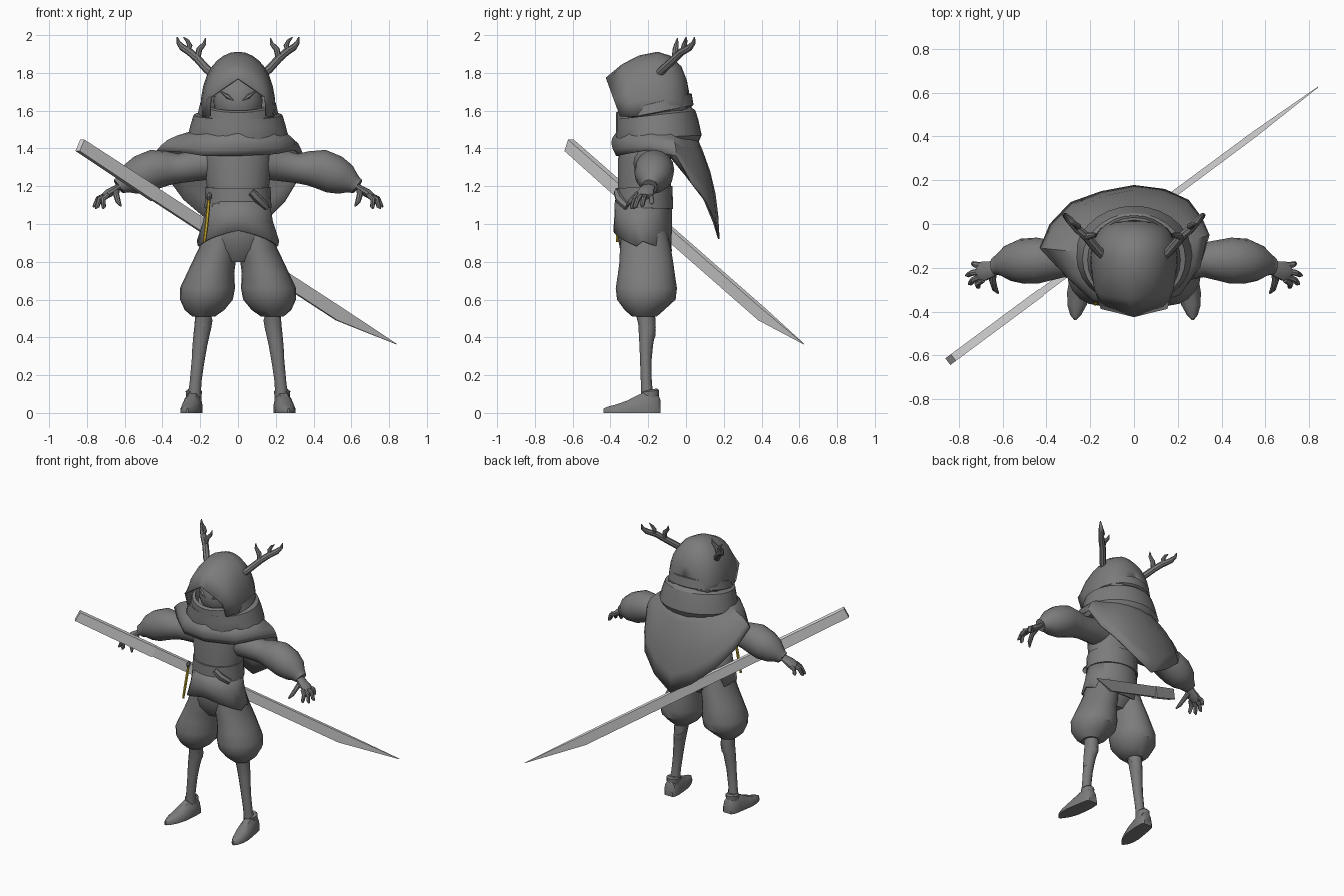
import bpy, bmesh, math
from mathutils import Vector


def material(name, rgb):
    m = bpy.data.materials.new(name)
    m.diffuse_color = (*rgb, 1)
    return m


CLOTH = material("dark grey", (0.2, 0.2, 0.2))
STEEL = material("pale grey", (0.7, 0.7, 0.7))
GOLD = material("gold", (0.6, 0.42, 0.03))


def finish(name, bm, mat=CLOTH, angle=40):
    bmesh.ops.recalc_face_normals(bm, faces=bm.faces)
    me = bpy.data.meshes.new(name)
    bm.to_mesh(me)
    bm.free()
    ob = bpy.data.objects.new(name, me)
    bpy.context.collection.objects.link(ob)
    me.materials.append(mat)
    bpy.ops.object.select_all(action='DESELECT')
    ob.select_set(True)
    bpy.context.view_layer.objects.active = ob
    bpy.ops.object.shade_smooth_by_angle(angle=math.radians(angle))
    return ob


def loft(name, rings, mat=CLOTH, closed=True, caps=True, angle=40):
    """Skin a list of equal-length point rings."""
    bm = bmesh.new()
    vs = [[bm.verts.new(p) for p in r] for r in rings]
    n = len(vs[0])
    for a, b in zip(vs, vs[1:]):
        for i in range(n if closed else n - 1):
            j = (i + 1) % n
            bm.faces.new((a[i], a[j], b[j], b[i]))
    if caps and closed:
        bm.faces.new(vs[0])
        bm.faces.new(vs[-1])
    return finish(name, bm, mat, angle)


def ellipse(cx, cy, rx, ry, zf, zb=None, n=20):
    """Level ring; zf and zb are its heights at the front and the back."""
    zb = zf if zb is None else zb
    out = []
    for i in range(n):
        a = 2 * math.pi * i / n
        s = math.sin(a)
        out.append((cx + rx * math.cos(a), cy + ry * s,
                    zf + (zb - zf) * (s + 1) / 2))
    return out


def tube(name, path, radii, mat=CLOTH, n=8, flat=1.0):
    """Tapered tube along a path of points."""
    pts = [Vector(p) for p in path]
    rings = []
    for i, p in enumerate(pts):
        d = (pts[min(i + 1, len(pts) - 1)] - pts[max(i - 1, 0)]).normalized()
        u = d.cross(Vector((0, 1, 0))).normalized()
        v = d.cross(u)
        rings.append([p + radii[i] * (math.cos(t) * u * flat + math.sin(t) * v)
                      for t in (2 * math.pi * k / n for k in range(n))])
    return loft(name, rings, mat)


def solidify(ob, t, offset=-1):
    m = ob.modifiers.new("thickness", 'SOLIDIFY')
    m.thickness, m.offset = t, offset


# Torso and wrapped tunic
loft("torso", [ellipse(0, -.22, rx, ry, z) for rx, ry, z in (
    (.12, .10, 1.5), (.17, .13, 1.42), (.18, .14, 1.34), (.165, .14, 1.2),
    (.165, .145, 1.08), (.185, .145, .95), (.17, .13, .87), (.08, .08, .8))])
skirt = []
for rx, ry, z, wave in ((.166, .147, 1.12, 0), (.185, .15, 1.02, .3), (.218, .155, .93, 1)):
    ring = []
    for x, y, _ in ellipse(0, -.23, rx, ry, 0, n=28):
        f = (y + .23) / ry                      # -1 front, 1 back
        ring.append((x, y, z + wave * (-.02 - .055 * f - .04 * (abs(x) / rx) * (f < 0))))
    skirt.append(ring)
solidify(loft("tunic_skirt", skirt, caps=False), .008)
loft("belt", [ellipse(0, -.222, rx, ry, zf, zb) for rx, ry, zf, zb in (
    (.16, .13, 1.19, 1.2), (.173, .15, 1.19, 1.2), (.174, .152, 1.14, 1.14),
    (.178, .154, 1.09, 1.08), (.16, .13, 1.09, 1.08))])
tube("belt_tuck", [(.07, -.364, 1.17), (.11, -.352, 1.13), (.15, -.31, 1.09)],
     [.02, .024, .02], n=6)

# Scarf in two folds
loft("scarf", [ellipse(0, cy, rx, ry, zf, zb, 28) for rx, ry, cy, zf, zb in (
    (.16, .16, -.17, 1.55, 1.64), (.18, .18, -.17, 1.6, 1.69), (.2, .2, -.17, 1.59, 1.69),
    (.212, .205, -.165, 1.55, 1.63), (.2, .192, -.165, 1.55, 1.62),
    (.235, .21, -.16, 1.555, 1.6), (.25, .218, -.152, 1.51, 1.55),
    (.268, .228, -.145, 1.45, 1.47), (.24, .21, -.15, 1.4, 1.42))], angle=30)

# Shoulder cape with a long pointed back
hem = [(0, -.37, 1.36), (-.18, -.35, 1.36), (-.3, -.25, 1.38), (-.43, -.11, 1.39),
       (-.385, .0, 1.26), (-.29, .1, 1.13), (-.15, .15, 1.01), (0, .178, .92),
       (.14, .16, 1.01), (.25, .11, 1.12), (.31, .03, 1.22), (.345, -.05, 1.36),
       (.3, -.2, 1.39), (.2, -.32, 1.37)]
rows = []
for k in range(6):
    t = k / 5
    row = []
    for h in hem:
        a = math.atan2(h[1] + .16, h[0])
        top = Vector((.21 * math.cos(a), -.155 + .195 * math.sin(a), 1.5))
        p = top.lerp(Vector(h), t)
        out = .035 * math.sin(math.pi * t)
        row.append(p + Vector((math.cos(a) * out, math.sin(a) * out, .01 * math.sin(math.pi * t))))
    rows.append(row)
solidify(loft("cape", rows, caps=False), .008)

# Hood: arches from the peaked front opening to the rounded back
hood = []
for yt, yb, w, zt, p in ((-.425, -.35, .155, 1.775, 0), (-.34, -.28, .185, 1.845, .8),
                         (-.25, -.22, .195, 1.892, .8), (-.15, -.15, .2, 1.912, .8),
                         (-.08, -.08, .19, 1.89, .8), (-.025, -.02, .155, 1.835, .8),
                         (.005, .01, .1, 1.76, .8), (.018, .02, .03, 1.69, 1)):
    arch = []
    for i in range(17):
        a = math.pi * i / 16
        x, s = w * math.cos(a), max(math.sin(a), 0)
        if p:
            z = 1.57 + (zt - 1.57) * s ** p
        else:
            z = 1.57 if i in (0, 16) else zt - .105 * abs(x) / w
        arch.append((x, yb + (yt - yb) * (z - 1.57) / (zt - 1.57), z))
    hood.append(arch)
solidify(loft("hood", hood, closed=False), .012)

# Face in the shadow of the hood
bm = bmesh.new()
bmesh.ops.create_uvsphere(bm, u_segments=20, v_segments=12, radius=1)
for v in bm.verts:
    v.co = (v.co.x * .13, -.22 + v.co.y * .12, 1.65 + v.co.z * .14)
finish("face", bm)

for s, side in ((-1, "left"), (1, "right")):
    def P(*pts):
        return [(s * x, y, z) for x, y, z in pts]

    tube("eye_" + side, P((.025, -.335, 1.655), (.055, -.328, 1.675), (.09, -.31, 1.70)),
         [.003, .012, .003], n=6)
    # Antler: main beam and two tines
    tube("antler_beam_" + side, P((.13, -.15, 1.79), (.165, -.12, 1.82), (.215, -.06, 1.875),
         (.255, -.025, 1.91), (.295, .02, 1.935), (.315, .04, 1.96), (.322, .045, 1.99)),
         [.022, .022, .021, .02, .018, .012, .003])
    tube("antler_inner_tine_" + side, P((.215, -.06, 1.875), (.205, -.055, 1.925),
         (.178, -.05, 1.955), (.172, -.045, 1.985)), [.016, .016, .011, .002])
    tube("antler_middle_tine_" + side, P((.265, -.015, 1.915), (.255, -.01, 1.945),
         (.268, -.002, 1.97), (.29, 0, 1.99)), [.014, .014, .01, .002])
    # Puffed sleeve, cuff and hand
    tube("sleeve_" + side, P((.1, -.2, 1.33), (.2, -.18, 1.315), (.31, -.165, 1.295),
         (.37, -.165, 1.295), (.44, -.167, 1.29), (.51, -.17, 1.262), (.57, -.178, 1.235),
         (.605, -.185, 1.215), (.63, -.19, 1.2)),
         [.09, .085, .078, .09, .105, .103, .083, .055, .042], n=16)
    tube("cuff_" + side, P((.605, -.187, 1.22), (.635, -.193, 1.2)), [.045, .04], n=12)
    tube("palm_" + side, P((.62, -.19, 1.205), (.65, -.205, 1.185), (.685, -.215, 1.163),
         (.71, -.22, 1.145)), [.03, .038, .046, .036], n=10, flat=.5)
    for i, (y, tip) in enumerate(((-.255, (.715, -.29, 1.08)), (-.235, (.755, -.275, 1.082)),
                                  (-.213, (.768, -.235, 1.09)), (-.19, (.74, -.18, 1.105)))):
        a, b = Vector((.69, y, 1.155)), Vector(tip)
        m = a.lerp(b, .5) + Vector((.012, 0, .012))
        tube(f"finger_{i + 1}_{side}", P(a, m, a.lerp(b, .85), b), [.014, .014, .012, .004])
    tube("thumb_" + side, P((.645, -.215, 1.18), (.645, -.26, 1.155), (.635, -.295, 1.12),
         (.62, -.315, 1.095)), [.018, .016, .014, .005])
    # Baggy trouser leg
    loft("trouser_" + side, [ellipse(s * cx, cy, rx, ry, z) for cx, cy, rx, ry, z in (
        (.09, -.22, .09, .12, .96), (.105, -.215, .103, .135, .87), (.127, -.21, .115, .142, .8),
        (.145, -.21, .125, .15, .74), (.162, -.21, .146, .162, .66), (.167, -.21, .14, .155, .6),
        (.177, -.22, .105, .105, .545), (.182, -.22, .06, .065, .51))])
    # Shin with guard and strapped calf
    loft("shin_" + side, [ellipse(s * cx, cy, rx, ry, z, n=12) for cx, cy, rx, ry, z in (
        (.182, -.215, .045, .05, .55), (.186, -.205, .044, .045, .45), (.2, -.21, .038, .036, .36),
        (.212, -.213, .034, .03, .27), (.225, -.21, .031, .029, .16), (.232, -.205, .036, .034, .08))])
    loft("shin_guard_" + side, [ellipse(s * cx, cy, rx, ry, zf, zb, 12) for cx, cy, rx, ry, zf, zb in (
        (.181, -.215, .046, .055, .54, .44), (.188, -.207, .045, .046, .47, .41),
        (.2, -.212, .039, .036, .39, .37), (.21, -.213, .035, .031, .3, .3))])
    # Pointed shoe with an ankle collar
    shoe = []
    for y, cx, w, h in ((-.135, .232, .03, .07), (-.15, .233, .044, .105), (-.2, .237, .05, .12),
                        (-.25, .243, .052, .1), (-.31, .251, .054, .068), (-.37, .26, .044, .046),
                        (-.415, .266, .025, .034), (-.437, .268, .006, .024)):
        shoe.append([(s * (cx + w * dx), y, h * dz) for dx, dz in (
            (-1, 0), (-1, .3), (-.8, .7), (-.4, .97), (.4, .97), (.8, .7), (1, .3), (1, 0))])
    loft("shoe_" + side, shoe)
    loft("ankle_collar_" + side, [ellipse(s * .234, -.19, rx, ry, zf, zb, 12) for rx, ry, zf, zb in (
        (.04, .045, .07, .07), (.043, .048, .11, .12), (.034, .038, .115, .13))])

# Long sword: straight back edge, clipped point
A, B = Vector((-.825, -.61, 1.445)), Vector((.84, .625, .365))
D = (B - A).normalized()
SIDE = D.cross(Vector((0, 0, 1))).normalized()
DOWN = D.cross(SIDE).normalized()
if DOWN.z > 0:
    DOWN = -DOWN


def section(t, depth, top, low, lift=0):
    c = A.lerp(B, t)
    return [c - DOWN * lift + SIDE * top, c - DOWN * lift - SIDE * top,
            c + DOWN * depth - SIDE * low, c + DOWN * depth + SIDE * low]


loft("sword_grip", [section(0, .066, .019, .019, .002), section(.24, .072, .019, .019, .002)], STEEL, angle=20)
loft("sword_blade", [section(.24, .068, .016, .013), section(.825, .072, .014, .008),
                     section(1, .003, .002, .001)], STEEL, angle=20)

# Hanging gold cord with its knot
tube("cord_knot", [(-.15, -.34, 1.165), (-.152, -.345, 1.145), (-.155, -.34, 1.125)], [.008, .016, .008])
tube("gold_cord", [(-.153, -.34, 1.14), (-.16, -.35, 1.06), (-.168, -.36, .98), (-.178, -.365, .905)],
     [.008, .01, .01, .008], GOLD, n=6)
